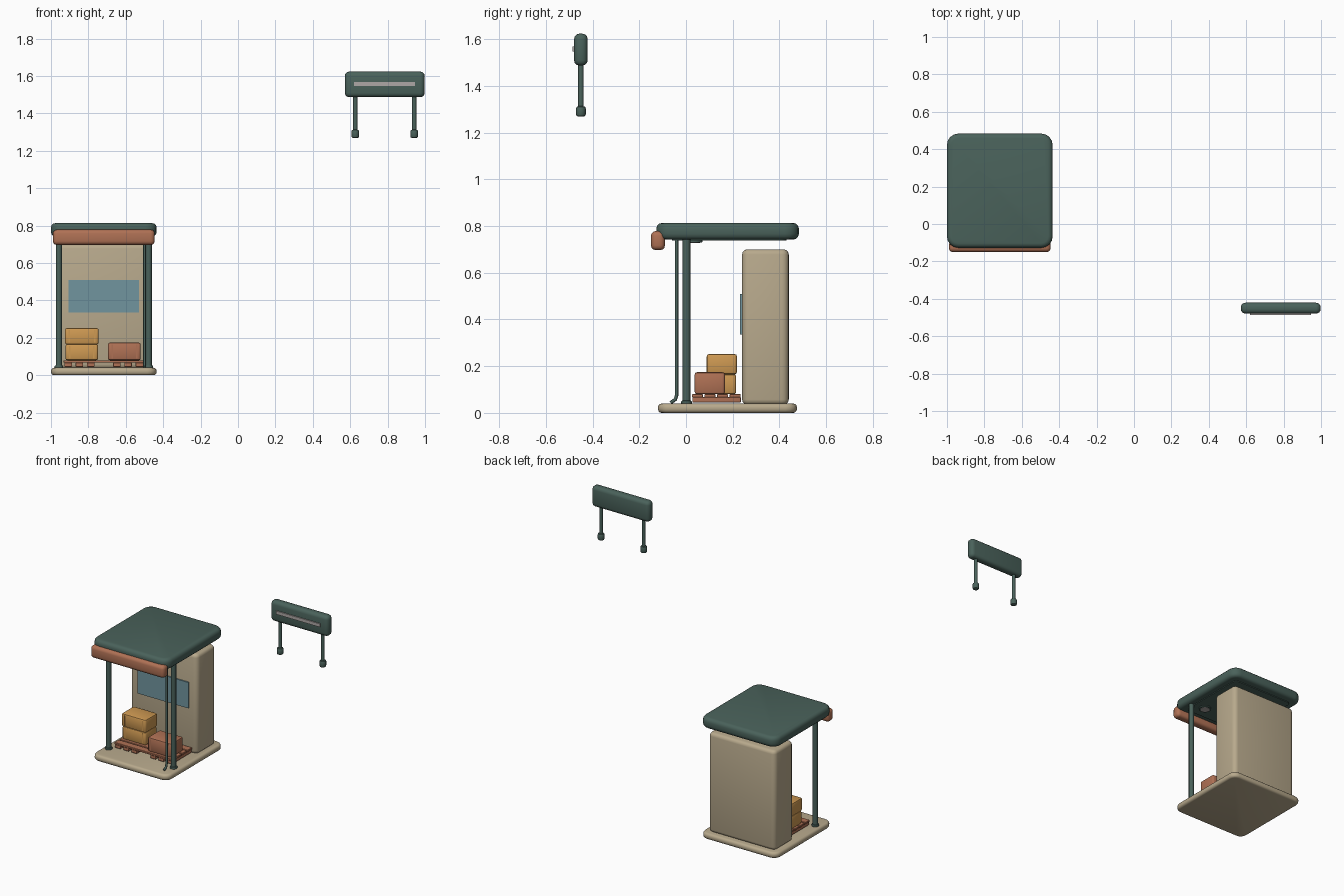
import bpy
import bmesh
from math import radians
from mathutils import Matrix, Vector

if "Cube" in bpy.data.objects:
    bpy.data.objects.remove(bpy.data.objects["Cube"], do_unlink=True)


def material(name, rgb):
    mat = bpy.data.materials.new(name)
    mat.use_nodes = True
    mat.diffuse_color = (*rgb, 1)
    mat.node_tree.nodes["Principled BSDF"].inputs["Base Color"].default_value = (*rgb, 1)
    return mat


GREEN = material("dark_green", (0.068, 0.122, 0.104))
STONE = material("warm_stone", (0.48, 0.40, 0.265))
CLAY = material("clay_brown", (0.43, 0.165, 0.09))
AMBER = material("amber_carton", (0.62, 0.32, 0.085))
GLASS = material("blue_glass", (0.165, 0.30, 0.345))
PALE = material("pale_grey", (0.42, 0.39, 0.38))

MID = -0.7175  # centre line of the booth


def finish(name, bm, mat):
    mesh = bpy.data.meshes.new(name)
    bm.to_mesh(mesh)
    bm.free()
    mesh.materials.append(mat)
    obj = bpy.data.objects.new(name, mesh)
    bpy.context.collection.objects.link(obj)
    bpy.ops.object.select_all(action="DESELECT")
    obj.select_set(True)
    bpy.context.view_layer.objects.active = obj
    bpy.ops.object.shade_smooth_by_angle(angle=radians(35))
    return obj


def slab(name, x, y, z, mat, corner=0, rim=0, segs=3):
    """Box between ranges, with rounded upright corners and rounded rims."""
    bm = bmesh.new()
    bmesh.ops.create_cube(bm, size=1)
    lo, hi = Vector((x[0], y[0], z[0])), Vector((x[1], y[1], z[1]))
    for v in bm.verts:
        v.co = (lo + hi) / 2 + Vector(a * b for a, b in zip(v.co, hi - lo))
    if corner:
        upright = [e for e in bm.edges
                   if abs(e.verts[0].co.z - e.verts[1].co.z) > 1e-5]
        bmesh.ops.bevel(bm, geom=upright, offset=corner, segments=segs + 1,
                        profile=0.5, affect="EDGES")
    if rim:
        bm.normal_update()
        rims = [e for e in bm.edges
                if any(abs(f.normal.z) > 0.9 for f in e.link_faces)]
        bmesh.ops.bevel(bm, geom=rims, offset=rim, segments=segs,
                        profile=0.5, affect="EDGES", clamp_overlap=True)
    return finish(name, bm, mat)


def rod(name, x, y, z, radius, mat, rim=0, sides=16):
    bm = bmesh.new()
    bmesh.ops.create_cone(bm, cap_ends=True, segments=sides, radius1=radius,
                          radius2=radius, depth=z[1] - z[0],
                          matrix=Matrix.Translation((x, y, sum(z) / 2)))
    if rim:
        bm.normal_update()
        rims = [e for e in bm.edges
                if any(abs(f.normal.z) > 0.9 for f in e.link_faces)]
        bmesh.ops.bevel(bm, geom=rims, offset=rim, segments=2,
                        profile=0.5, affect="EDGES")
    return finish(name, bm, mat)


def across(half):
    return (MID - half, MID + half)


# Booth shell
slab("floor_base", across(0.282), (-0.12, 0.475), (0, 0.04), STONE, 0.05, 0.016)
slab("rear_cabinet", across(0.247), (0.24, 0.44), (0.035, 0.70), STONE, 0.03, 0.022)
slab("roof", across(0.2825), (-0.127, 0.483), (0.742, 0.813), GREEN, 0.06, 0.024)
slab("ceiling_panel", across(0.23), (-0.06, 0.43), (0.737, 0.745), GREEN, 0.03)
slab("front_fascia", across(0.272), (-0.15, -0.09), (0.697, 0.778), CLAY, 0.022, 0.02)
slab("window", (-0.905, -0.53), (0.232, 0.241), (0.335, 0.508), GLASS)

# Front posts, feet and ceiling lamps
for side, label in ((-1, "right"), (1, "left")):
    px = MID + side * 0.24
    rod("post_" + label, px, 0.002, (0.035, 0.745), 0.0165, GREEN)
    rod("post_foot_" + label, px, 0.002, (0.038, 0.052), 0.023, GREEN, 0.004)
    rod("lamp_" + label, MID + side * 0.15, 0.03, (0.729, 0.74), 0.04, GREEN, 0.004, 24)
    rod("lamp_lens_" + label, MID + side * 0.15, 0.03, (0.727, 0.731), 0.03, PALE, 0, 24)

# Drain pipe with a kicked-out lower end
curve = bpy.data.curves.new("drain_pipe", "CURVE")
curve.dimensions = "3D"
curve.bevel_depth = 0.0075
curve.bevel_resolution = 2
curve.use_fill_caps = True
path = ((-0.04, 0.745), (-0.04, 0.075), (-0.046, 0.057), (-0.066, 0.044))
spline = curve.splines.new("POLY")
spline.points.add(len(path) - 1)
for point, (py, pz) in zip(spline.points, path):
    point.co = (-0.5, py, pz, 1)
curve.materials.append(GREEN)
bpy.context.collection.objects.link(bpy.data.objects.new("drain_pipe", curve))

# Pallet
for i in range(4):
    y0 = 0.025 + i * 0.054
    slab(f"pallet_board_{i}", across(0.215), (y0, y0 + 0.047), (0.067, 0.08),
         CLAY, 0.003, 0.002, 1)
for i, offset in enumerate((-0.19, -0.13, -0.07, 0.07, 0.13, 0.19)):
    bx = MID + offset
    slab(f"pallet_runner_{i}", (bx - 0.02, bx + 0.02), (0.027, 0.235),
         (0.045, 0.068), CLAY, 0.003, 0.002, 1)


# Cartons with thin bands
def carton(name, x, y, z, mat):
    slab(name, x, y, z, mat, 0.012, 0.01, 2)
    for n, bx in enumerate((x[0] + 0.022, x[1] - 0.022)):
        slab(f"{name}_band_{n}", (bx - 0.004, bx + 0.004),
             (y[0] - 0.001, y[0] + 0.002), (z[0] + 0.01, z[1] - 0.01), mat)


carton("lower_carton", (-0.922, -0.748), (0.092, 0.215), (0.08, 0.166), AMBER)
carton("upper_carton", (-0.925, -0.745), (0.089, 0.218), (0.165, 0.252), AMBER)
carton("small_carton", (-0.695, -0.52), (0.037, 0.167), (0.08, 0.174), CLAY)

# Separate raised board on two legs
slab("board", (0.571, 0.998), (-0.479, -0.421), (1.487, 1.623), GREEN, 0.025, 0.022)
slab("board_stripe", (0.62, 0.945), (-0.486, -0.478), (1.546, 1.568), PALE)
for label, lx in (("right", 0.627), ("left", 0.942)):
    rod("board_leg_" + label, lx, -0.45, (1.29, 1.5), 0.0115, GREEN)
    rod("board_leg_foot_" + label, lx, -0.45, (1.268, 1.313), 0.021, GREEN, 0.01)
